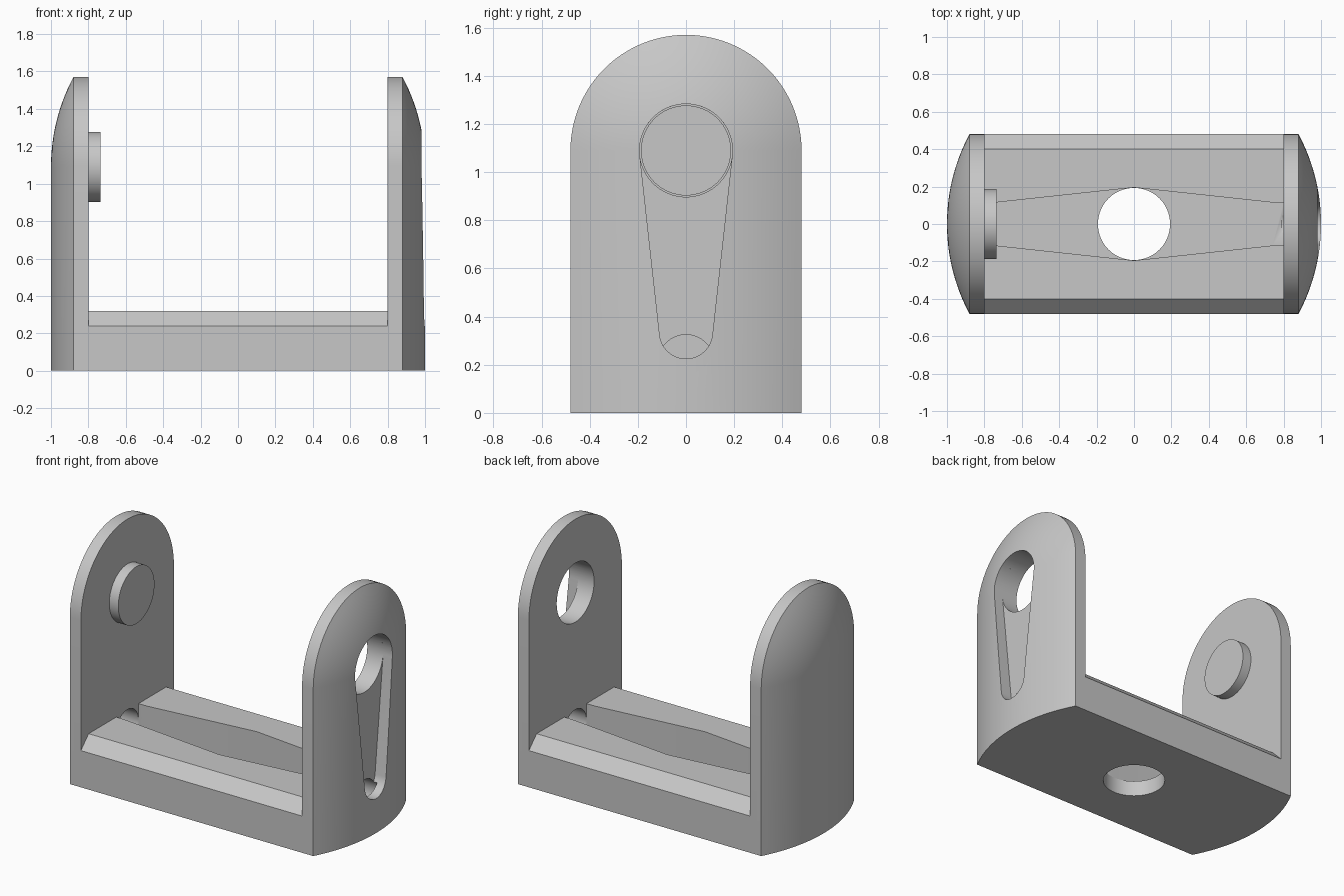
import bpy, bmesh
from math import sin, cos, asin, pi, sqrt

cube = bpy.data.objects.get("Cube")
if cube:
    bpy.data.objects.remove(cube, do_unlink=True)

HALF = 0.48       # half depth of the bracket
PIVOT = 1.09      # height of the pivot axis
INNER, RIM, OUTER = 0.8, 0.88, 1.0
FLOOR = 0.915     # depth plane of the side slot
BORE = 0.193

grey = bpy.data.materials.new("plain grey")
grey.use_nodes = True
grey.diffuse_color = (0.57, 0.57, 0.57, 1)
grey.node_tree.nodes["Principled BSDF"].inputs["Base Color"].default_value = (0.57, 0.57, 0.57, 1)


def finish(name, bm):
    bmesh.ops.recalc_face_normals(bm, faces=bm.faces)
    mesh = bpy.data.meshes.new(name)
    bm.to_mesh(mesh)
    bm.free()
    mesh.materials.append(grey)
    obj = bpy.data.objects.new(name, mesh)
    bpy.context.collection.objects.link(obj)
    return obj


def prism(name, outline, lo, hi, axis="x"):
    """Extrude a 2D outline along x (outline in y, z) or z (outline in x, y)."""
    bm = bmesh.new()
    put = (lambda p, h: (h, p[0], p[1])) if axis == "x" else (lambda p, h: (p[0], p[1], h))
    a = [bm.verts.new(put(p, lo)) for p in outline]
    b = [bm.verts.new(put(p, hi)) for p in outline]
    bm.faces.new(a)
    bm.faces.new(b)
    for i in range(len(a)):
        j = (i + 1) % len(a)
        bm.faces.new((a[i], a[j], b[j], b[i]))
    return finish(name, bm)


def arc(r, cy, cz, start=0.0, end=2 * pi, n=64, closed=True):
    count = n if closed else n + 1
    return [(cy + r * cos(start + (end - start) * i / n),
             cz + r * sin(start + (end - start) * i / n)) for i in range(count)]


def wall(name, side):
    """Round-topped upright with a domed outer face."""
    sag = OUTER - RIM
    big = (HALF ** 2 + sag ** 2) / (2 * sag)
    steps = 14
    levels = [(HALF, INNER)]
    for i in range(steps + 1):
        r = HALF * (1 - i / steps)
        levels.append((r, OUTER - big + sqrt(big ** 2 - r ** 2)))
    bm = bmesh.new()
    rows = []
    for r, x in levels:
        path = [(r, 0)] + arc(r, 0, PIVOT, 0, pi, 48, False) + [(-r, 0)]
        rows.append([bm.verts.new((side * x, y, z)) for y, z in path])
    for a, b in zip(rows, rows[1:]):
        for i in range(len(a) - 1):
            bm.faces.new((a[i], a[i + 1], b[i + 1], b[i]))
    bm.faces.new(rows[0])
    bm.faces.new([row[0] for row in rows] + [row[-1] for row in rows[-2::-1]])
    bmesh.ops.remove_doubles(bm, verts=bm.verts, dist=1e-5)
    return finish(name, bm)


def combine(target, other, operation):
    mod = target.modifiers.new(operation.lower(), "BOOLEAN")
    mod.operation, mod.solver, mod.object = operation, "EXACT", other
    bpy.context.view_layer.objects.active = target
    bpy.ops.object.modifier_apply(modifier=mod.name)
    bpy.data.objects.remove(other, do_unlink=True)


# Base with chamfered upper edges
half_section = [(HALF, 0), (HALF, 0.24), (0.4, 0.32)]
section = half_section + [(-y, z) for y, z in reversed(half_section)]
body = prism("bracket_body", section, -0.84, 0.84)

# Two uprights and the round pivot peg
combine(body, wall("left_wall", 1), "UNION")
combine(body, wall("right_wall", -1), "UNION")
combine(body, prism("pivot_peg", arc(0.187, 0, PIVOT), -0.84, -0.735), "UNION")

# Tapered guide slot in the outer face, leading to a through bore
low_r, low_z = 0.11, 0.335
tilt = asin((BORE - low_r) / (PIVOT - low_z))
slot = arc(BORE, 0, PIVOT, -tilt, pi + tilt, 40, False)
slot += arc(low_r, 0, low_z, pi + tilt, 2 * pi - tilt, 28, False)
combine(body, prism("slot_cutter", slot, FLOOR, 1.2), "DIFFERENCE")
combine(body, prism("bore_cutter", arc(BORE, 0, PIVOT), 0.7, FLOOR + 0.002), "DIFFERENCE")

# Tapered groove in the base with a round hole in the middle
edge = [(-INNER, 0.115), (-0.74, 0.115), (0, 0.195), (0.74, 0.115), (INNER, 0.115)]
groove = edge + [(x, -y) for x, y in reversed(edge)]
combine(body, prism("groove_cutter", groove, 0.105, 0.4, "z"), "DIFFERENCE")
combine(body, prism("hole_cutter", arc(0.193, 0, 0), -0.1, 0.2, "z"), "DIFFERENCE")

# Round tunnels carrying the groove into the uprights
for side in (1, -1):
    ends = sorted((side * 0.79, side * 0.94))
    combine(body, prism("tunnel_cutter", arc(0.115, 0, 0.21), *ends), "DIFFERENCE")

# Smooth the curved faces, keep the edges sharp
bpy.ops.object.select_all(action="DESELECT")
body.select_set(True)
bpy.context.view_layer.objects.active = body
bpy.ops.object.shade_smooth_by_angle(angle=pi / 6)
